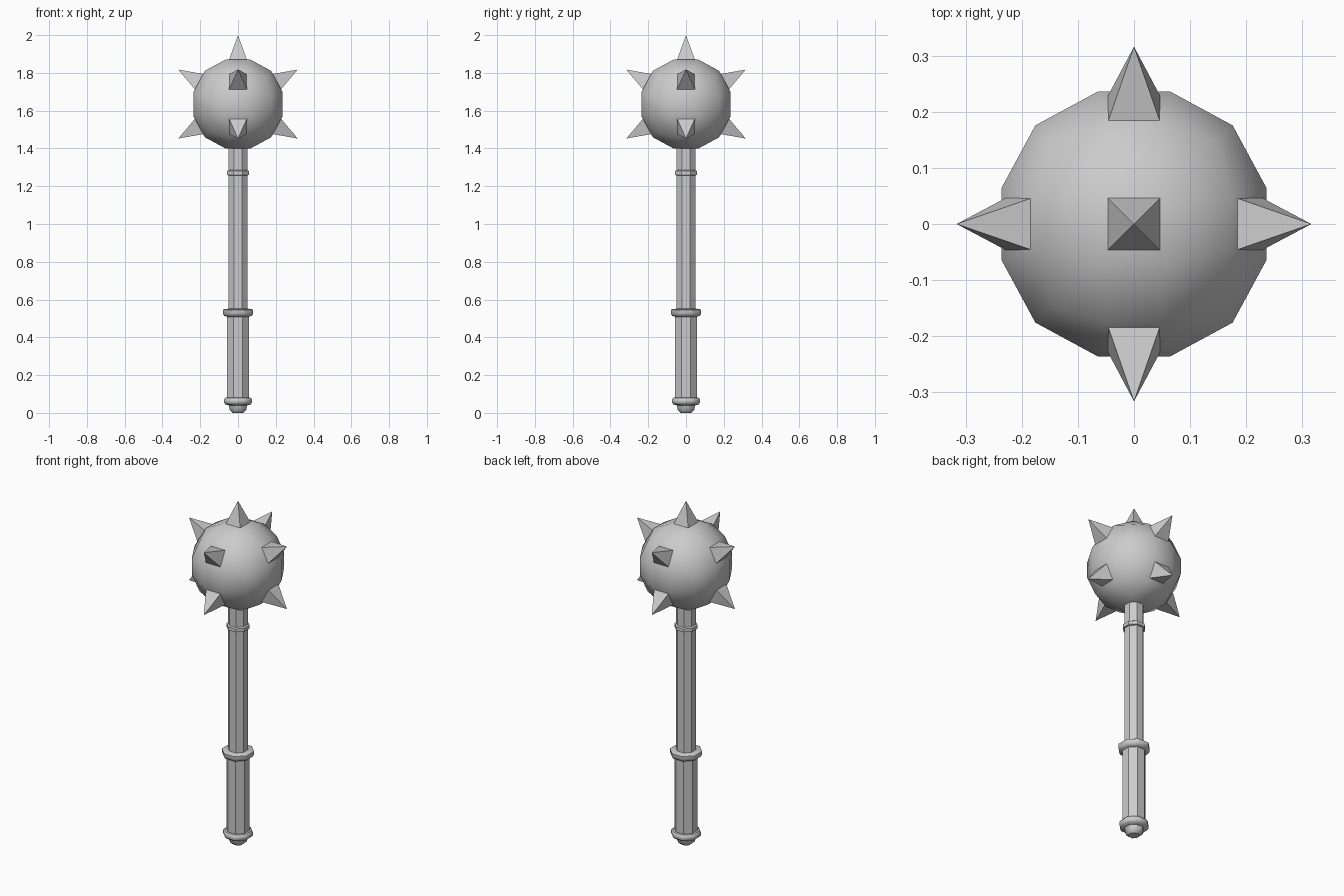
import bpy, bmesh, math
from mathutils import Vector, Matrix

if "Cube" in bpy.data.objects:
    bpy.data.objects.remove(bpy.data.objects["Cube"])

CENTER = Vector((0, 0, 1.635))


def make_object(name, bm, smooth_angle=None):
    bmesh.ops.recalc_face_normals(bm, faces=bm.faces)
    mesh = bpy.data.meshes.new(name)
    bm.to_mesh(mesh)
    bm.free()
    obj = bpy.data.objects.new(name, mesh)
    bpy.context.collection.objects.link(obj)
    if smooth_angle:
        bpy.ops.object.select_all(action='DESELECT')
        obj.select_set(True)
        bpy.context.view_layer.objects.active = obj
        bpy.ops.object.shade_smooth_by_angle(angle=math.radians(smooth_angle))
    return obj


def lathe(name, profile, sides=8):
    """Closed turned part from (radius, height) pairs."""
    bm = bmesh.new()
    rings = []
    for r, z in profile:
        angles = [math.tau * (i + 0.5) / sides for i in range(sides)]
        rings.append([bm.verts.new((r * math.cos(a), r * math.sin(a), z)) for a in angles])
    for low, high in zip(rings, rings[1:]):
        for i in range(sides):
            j = (i + 1) % sides
            bm.faces.new((low[i], low[j], high[j], high[i]))
    bm.faces.new(rings[0])
    bm.faces.new(rings[-1])
    return make_object(name, bm, 40)


# Head: cube cut 3 x 3 per face and rounded to a ball
bm = bmesh.new()
bmesh.ops.create_cube(bm, size=2)
bmesh.ops.subdivide_edges(bm, edges=bm.edges[:], cuts=2, use_grid_fill=True)
for v in bm.verts:
    # equal-angle spacing keeps the outline a regular 12-gon
    d = Vector([math.tan(c * math.pi / 4) for c in v.co]).normalized()
    v.co = CENTER + d * 0.253
make_object("head_ball", bm, 60)


# Spikes: four-sided pyramids, one on top and two rings of four
def spike(name, azimuth, elevation):
    bm = bmesh.new()
    bmesh.ops.create_cone(bm, cap_ends=True, segments=4, radius1=0.053 * math.sqrt(2),
                          radius2=0, depth=0.146)
    bmesh.ops.rotate(bm, verts=bm.verts, matrix=Matrix.Rotation(math.pi / 4, 3, 'Z'))
    # keep the pyramid's base square to the spike direction
    flat = max(abs(v.co.x) for v in bm.verts)
    if flat > 0.06:
        bmesh.ops.rotate(bm, verts=bm.verts, matrix=Matrix.Rotation(math.pi / 4, 3, 'Z'))
    bmesh.ops.translate(bm, verts=bm.verts, vec=(0, 0, 0.292))
    turn = Matrix.Rotation(azimuth, 4, 'Z') @ Matrix.Rotation(math.pi / 2 - elevation, 4, 'Y')
    bm.transform(Matrix.Translation(CENTER) @ turn)
    make_object(name, bm)


spike("spike_top", 0, math.pi / 2)
for side in range(4):
    for label, tilt in (("upper", 30), ("lower", -30)):
        spike(f"spike_{label}_{side + 1}", side * math.pi / 2, math.radians(tilt))

# Handle parts, bottom to top
lathe("pommel", [(0.03, 0), (0.048, 0.015), (0.052, 0.04), (0.073, 0.045),
                 (0.081, 0.055), (0.081, 0.07), (0.073, 0.08), (0.06, 0.082)])
lathe("grip", [(0.063, 0.075), (0.063, 0.53)])
lathe("guard_ring", [(0.06, 0.508), (0.078, 0.513), (0.087, 0.525),
                     (0.087, 0.545), (0.078, 0.55), (0.05, 0.552)])
lathe("shaft", [(0.054, 0.54), (0.054, 1.43)])
lathe("collar", [(0.052, 1.256), (0.062, 1.26), (0.062, 1.28), (0.052, 1.286)])
